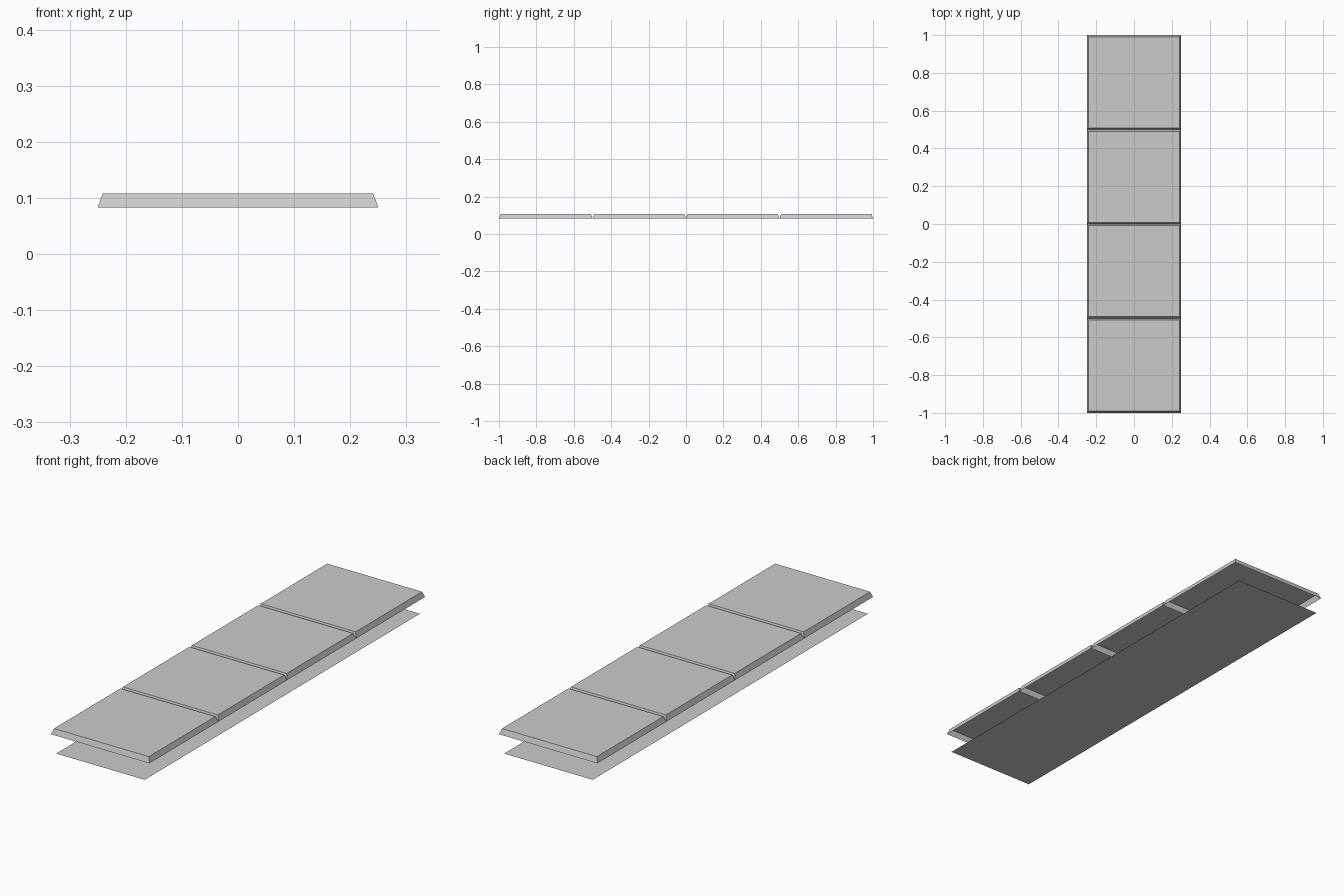
import bpy
import bmesh

old = bpy.data.objects.get("Cube")
if old:
    bpy.data.objects.remove(old, do_unlink=True)

SLABS = 4
HALF = 0.25           # half the side of one slab
BEVEL = 0.009         # inward slope of the slab sides
Z_LOW, Z_TOP = 0.083, 0.108

grey = bpy.data.materials.new("plain_grey")
grey.use_nodes = True
colour = (0.6, 0.6, 0.6, 1)
grey.diffuse_color = colour
grey.node_tree.nodes["Principled BSDF"].inputs["Base Color"].default_value = colour


def rectangle(bm, hx, hy, z):
    return [bm.verts.new((sx * hx, sy * hy, z))
            for sx, sy in ((-1, -1), (1, -1), (1, 1), (-1, 1))]


def finish(bm, name, y=0):
    mesh = bpy.data.meshes.new(name)
    bm.to_mesh(mesh)
    bm.free()
    mesh.materials.append(grey)
    obj = bpy.data.objects.new(name, mesh)
    obj.location.y = y
    bpy.context.collection.objects.link(obj)


# Row of slabs with sloping sides and open undersides
for i in range(SLABS):
    bm = bmesh.new()
    low = rectangle(bm, HALF, HALF, Z_LOW)
    top = rectangle(bm, HALF - BEVEL, HALF - BEVEL, Z_TOP)
    bm.faces.new(top)
    for a in range(4):
        b = (a + 1) % 4
        bm.faces.new((low[a], low[b], top[b], top[a]))
    finish(bm, f"slab_{i + 1}", (2 * i + 1 - SLABS) * HALF)

# Thin sheet lying on the ground below the slabs
bm = bmesh.new()
bm.faces.new(rectangle(bm, HALF - 0.025, SLABS * HALF - 0.002, 0))
finish(bm, "base_sheet")
